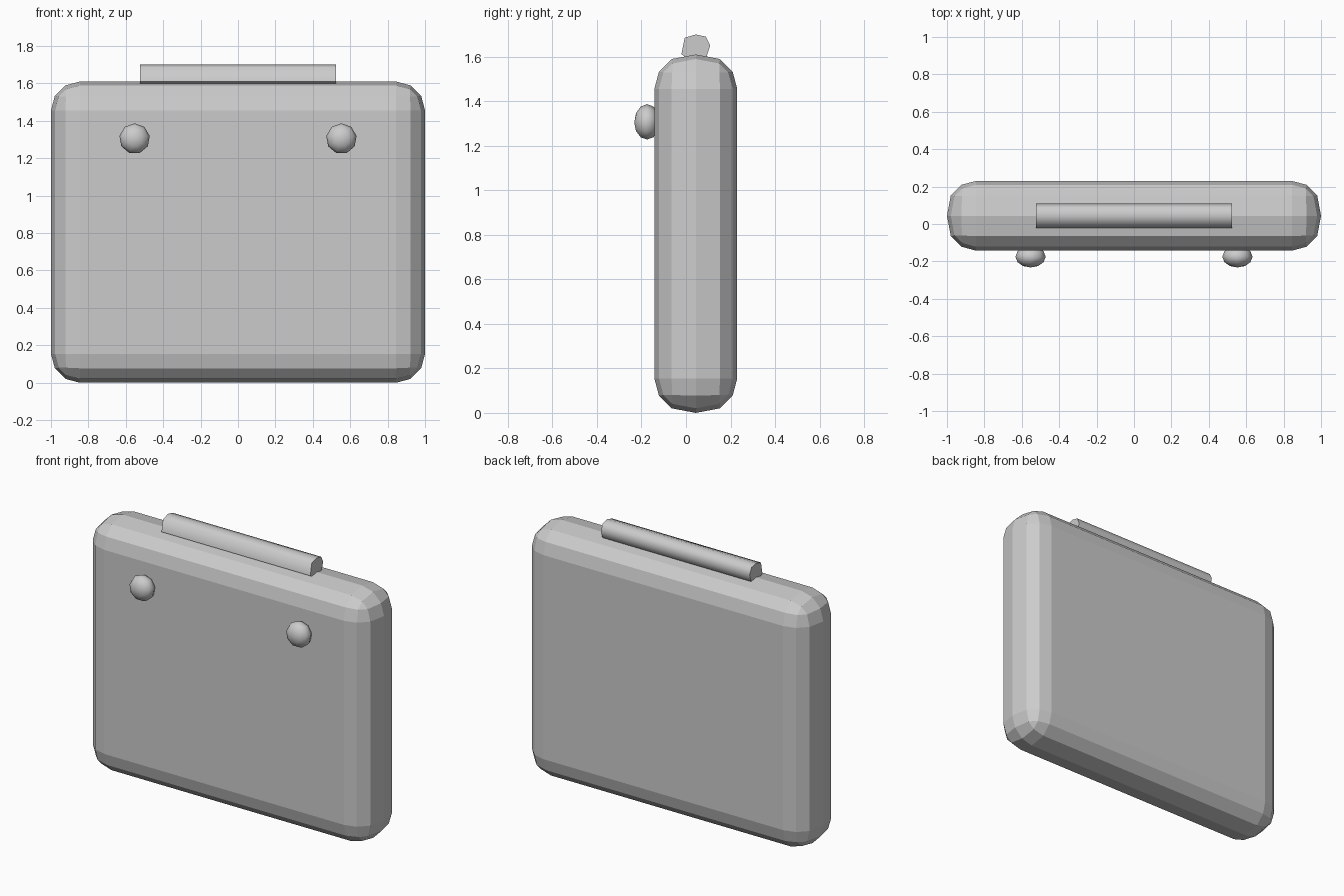
import bpy, bmesh
from math import radians
from mathutils import Matrix

if "Cube" in bpy.data.objects:
    bpy.data.objects.remove(bpy.data.objects["Cube"])

# One flat grey for everything
grey = bpy.data.materials.new("light_grey")
grey.use_nodes = True
colour = (0.6, 0.6, 0.6, 1)
grey.diffuse_color = colour
grey.node_tree.nodes["Principled BSDF"].inputs["Base Color"].default_value = colour


def add_object(name, bm, location, smooth_angle=None):
    bmesh.ops.recalc_face_normals(bm, faces=bm.faces)
    mesh = bpy.data.meshes.new(name)
    bm.to_mesh(mesh)
    bm.free()
    mesh.materials.append(grey)
    obj = bpy.data.objects.new(name, mesh)
    obj.location = location
    bpy.context.collection.objects.link(obj)
    if smooth_angle:
        bpy.ops.object.select_all(action='DESELECT')
        obj.select_set(True)
        bpy.context.view_layer.objects.active = obj
        bpy.ops.object.shade_smooth_by_angle(angle=radians(smooth_angle))
    return obj


# Body: rounded slab whose rim closes to a single ridge line
bm = bmesh.new()
bmesh.ops.create_cube(bm, size=1, matrix=Matrix.Diagonal((2, 0.372, 1.61, 1)))
bmesh.ops.bevel(bm, geom=bm.edges[:], offset=0.154, offset_type='OFFSET',
                segments=3, profile=0.5, affect='EDGES')
for v in bm.verts:
    if abs(v.co.y) < 0.04:
        v.co.y = 0
bmesh.ops.remove_doubles(bm, verts=bm.verts, dist=0.001)
add_object("body", bm, (0, 0.044, 0.805))

# Handle: irregular rounded bar lying in the top edge
profile = [(-0.05, 0.05), (0, 0.065), (0.045, 0.055), (0.065, 0.015),
           (0.045, -0.045), (0, -0.06), (-0.065, -0.025)]
bm = bmesh.new()
face = bm.faces.new([bm.verts.new((-0.525, y, z)) for y, z in profile])
bar = bmesh.ops.extrude_face_region(bm, geom=[face], use_keep_orig=True)["geom"]
bmesh.ops.translate(bm, vec=(1.05, 0, 0),
                    verts=[g for g in bar if isinstance(g, bmesh.types.BMVert)])
add_object("handle", bm, (0, 0.044, 1.635), 65)

# Front knobs: flattened low-poly balls
for side, x in (("left", 0.553), ("right", -0.553)):
    bm = bmesh.new()
    bmesh.ops.create_uvsphere(
        bm, u_segments=9, v_segments=6, radius=0.082,
        matrix=Matrix.Diagonal((1, 0.7, 1, 1)) @ Matrix.Rotation(radians(90), 4, 'X'))
    add_object(side + "_knob", bm, (x, -0.175, 1.305), 60)
